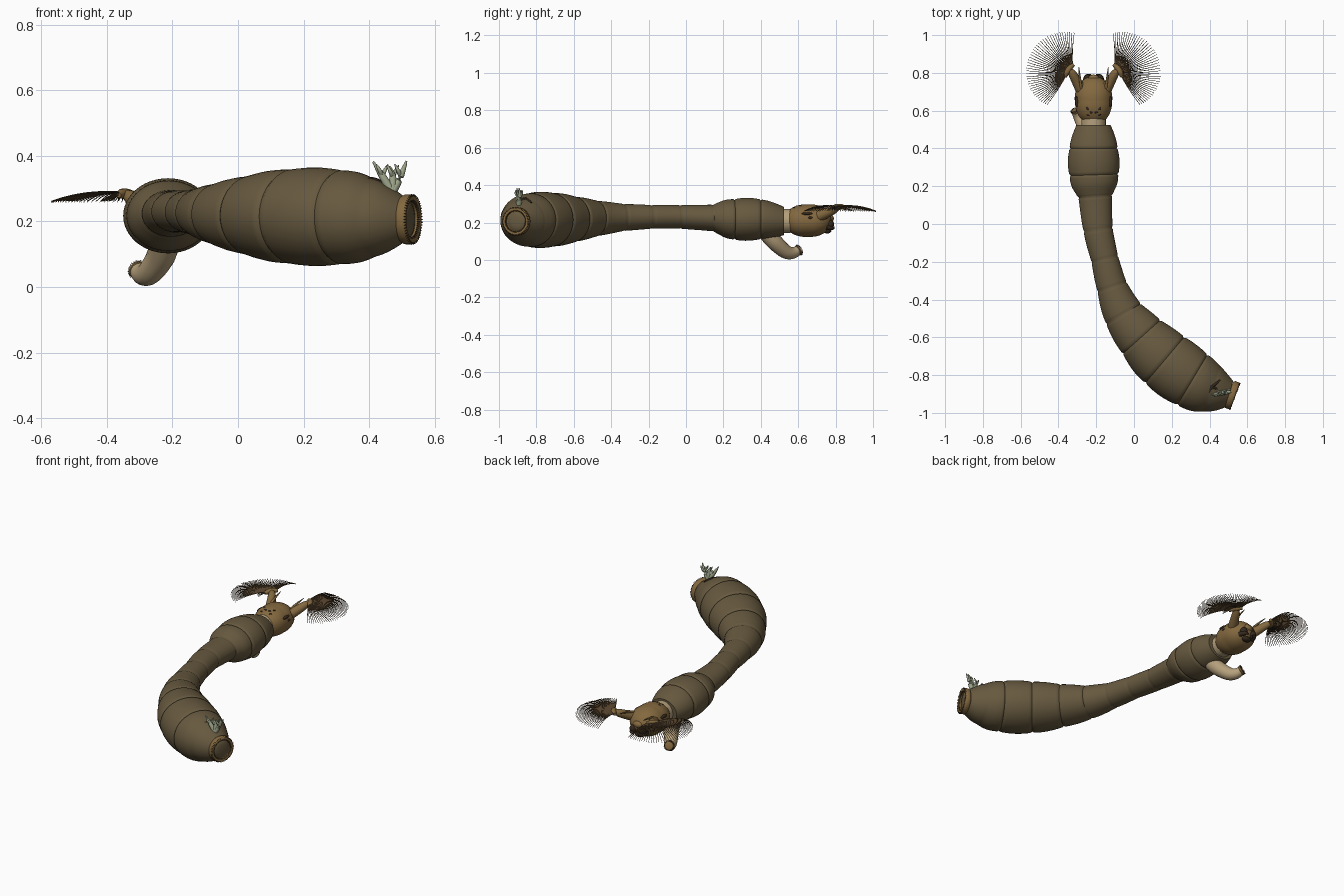
import bpy, bmesh, math
from mathutils import Vector as V

if "Cube" in bpy.data.objects:
    bpy.data.objects.remove(bpy.data.objects["Cube"])

def material(name, c):
    m = bpy.data.materials.new(name)
    m.diffuse_color = (*c, 1)
    m.use_nodes = True
    m.node_tree.nodes["Principled BSDF"].inputs["Base Color"].default_value = m.diffuse_color
    return m

OLIVE = material("olive skin", (0.135, 0.10, 0.05))
BROWN = material("head brown", (0.23, 0.14, 0.05))
DARK = material("dark horn", (0.035, 0.022, 0.012))
RAY = material("ray brown", (0.09, 0.055, 0.025))
TAN = material("pale tan", (0.46, 0.35, 0.20))
PALE = material("gill green", (0.36, 0.40, 0.27))
CX = -0.214  # symmetry plane of the head

def finish(bm, name, mat, angle=50):
    bmesh.ops.recalc_face_normals(bm, faces=bm.faces)
    me = bpy.data.meshes.new(name)
    bm.to_mesh(me)
    bm.free()
    me.materials.append(mat)
    me.shade_smooth()
    me.set_sharp_from_angle(angle=math.radians(angle))
    ob = bpy.data.objects.new(name, me)
    bpy.context.collection.objects.link(ob)
    return ob

def loft(bm, rings, n):
    """rings: (centre, side, up, side radius, up radius)"""
    rows = []
    for c, u, w, a, b in rings:
        rows.append([bm.verts.new(c + u * a * math.cos(2 * math.pi * i / n)
                                  + w * b * math.sin(2 * math.pi * i / n)) for i in range(n)])
    for r, s in zip(rows, rows[1:]):
        for i in range(n):
            bm.faces.new((r[i], r[(i + 1) % n], s[(i + 1) % n], s[i]))
    bm.faces.new(rows[0][::-1])
    bm.faces.new(rows[-1])

def catmull(p, k):
    out = []
    for i in range(len(p) - 1):
        a, b, c, d = p[max(i - 1, 0)], p[i], p[i + 1], p[min(i + 2, len(p) - 1)]
        for j in range(k):
            t = j / k
            out.append([0.5 * (2 * q + (r - o) * t + (2 * o - 5 * q + 4 * r - s) * t * t
                               + (3 * q - o - 3 * r + s) * t ** 3) for o, q, r, s in zip(a, b, c, d)])
    return out + [list(p[-1])]

def tube(bm, pts, n=8, k=4):
    """pts: (x, y, z, radius); smooth tapering tube"""
    pts = catmull(pts, k) if k > 1 else pts
    rings = []
    for i, q in enumerate(pts):
        t = (V(pts[min(i + 1, len(pts) - 1)][:3]) - V(pts[max(i - 1, 0)][:3])).normalized()
        u = t.cross(V((0, 0, 1)) if abs(t.z) < 0.9 else V((1, 0, 0))).normalized()
        rings.append((V(q[:3]), u, u.cross(t), q[3], q[3]))
    loft(bm, rings, n)

def blob(bm, c, s, seg=16):
    g = bmesh.ops.create_uvsphere(bm, u_segments=seg, v_segments=seg // 2 + 2, radius=1)
    for v in g["verts"]:
        v.co = V((v.co.x * s[0] + c[0], v.co.y * s[1] + c[1], v.co.z * s[2] + c[2]))

# Segmented body: x, y, z, side radius, up radius at every groove
P = [(-.214, .525, .208, .090, .075), (-.214, .40, .217, .127, .106), (-.212, .26, .217, .129, .108),
     (-.205, .145, .224, .090, .072), (-.190, -.03, .230, .077, .063), (-.155, -.185, .230, .072, .063),
     (-.116, -.333, .227, .081, .072), (-.055, -.476, .222, .106, .094), (.04, -.598, .218, .134, .120),
     (.163, -.72, .215, .160, .143), (.309, -.825, .213, .155, .143), (.415, -.873, .210, .126, .118),
     (.505, -.900, .206, .072, .070)]
K = 16
body = catmull(P, K)
rings = []
for i, q in enumerate(body):
    a, b = body[max(i - 3, 0)], body[min(i + 3, len(body) - 1)]
    t = V((b[0] - a[0], b[1] - a[1], 0)).normalized()
    seg, f = i // K, (i % K) / K
    s = 1.0 + 0.03 * math.sin(math.pi * f)
    if seg == 2:
        s += 0.12 * math.sin(math.pi * f) * f
    if f == 0 and 0 < seg < 11:
        s -= 0.045
    rings.append((V(q[:3]), V((-t.y, t.x, 0)), V((0, 0, 1)), q[3] * s, q[4] * s))
bm = bmesh.new()
loft(bm, rings, 48)
finish(bm, "segmented_body", OLIVE, 60)

# Neck and head capsule
bm = bmesh.new()
tube(bm, [(CX, .50, .208, .065), (CX, .56, .208, .065)], 24, 1)
finish(bm, "neck", TAN)
bm = bmesh.new()
blob(bm, (0, 0, 0), (1, 1, 1), 40)
for v in bm.verts:
    x, y, z = v.co
    w = 0.098 * (1 + 0.05 * y)
    sq = 1 + 0.10 * abs(x * y) + 0.08 * abs(y * z)
    v.co = (CX + x * w * sq, .652 + y * .130, .210 + z * .087 * sq)
finish(bm, "head_capsule", BROWN)

def on_head(dx, dy):
    return .210 + .087 * math.sqrt(max(0, 1 - (dx / .098) ** 2 - (dy / .130) ** 2))

# Head markings and eyes
bm = bmesh.new()
for sx in (-1, 1):
    for dx, y in ((.030, .612), (.028, .580), (.012, .594)):
        blob(bm, (CX + sx * dx, y, on_head(dx, y - .652)), (.011, .009, .004), 10)
    blob(bm, (CX + sx * .088, .648, .248), (.010, .030, .009), 12)
    blob(bm, (CX + sx * .093, .665, .225), (.008, .014, .007), 12)
finish(bm, "eye_spots", DARK)

# Mouthparts
bm = bmesh.new()
for sx in (-1, 1):
    blob(bm, (CX + sx * .032, .768, .190), (.022, .024, .026), 14)
    tube(bm, [(CX + sx * .045, .75, .175, .016), (CX + sx * .035, .782, .172, .012),
              (CX + sx * .012, .790, .170, .003)], 8)
blob(bm, (CX, .755, .155), (.030, .022, .014), 14)
finish(bm, "mandibles", DARK)
bm = bmesh.new()
blob(bm, (CX, .765, .222), (.032, .026, .022), 16)
finish(bm, "upper_lip", BROWN)

# Antennae, fan stalks and fan rays
for side, sx in (("left", -1), ("right", 1)):
    X = lambda d: CX + sx * d
    bm = bmesh.new()
    tube(bm, [(X(.066), .72, .262, .008), (X(.072), .77, .278, .006), (X(.078), .83, .290, .002)], 8)
    finish(bm, side + "_antenna", BROWN)
    bm = bmesh.new()
    tube(bm, [(X(.068), .715, .235, .030), (X(.090), .755, .252, .026), (X(.112), .795, .272, .022),
              (X(.128), .815, .283, .014)], 14)
    tube(bm, [(X(.105), .845, .284, .009), (X(.125), .828, .285, .015), (X(.142), .802, .284, .015),
              (X(.150), .778, .280, .008)], 10)
    finish(bm, side + "_fan_stalk", BROWN)
    bm = bmesh.new()
    N = 44
    for j in range(N):
        f = j / (N - 1)
        a = math.radians(93 - 150 * f)
        L = .182 + .042 * math.sin(math.pi * f)
        bx, by = .112 + .035 * f, .830 - .045 * f
        pts = []
        for k in range(7):
            s = k / 6
            b = a - 0.10 * (1 - s)
            pts.append((X(bx + L * s * math.cos(b)), by + L * s * math.sin(b),
                        .286 + .030 * s - .054 * s * s, .0030 * (1 - .6 * s)))
        tube(bm, pts, 5, 1)
        # fine fringe on each ray
        for k in range(2, 7):
            q = pts[k]
            e = (q[0] + sx * .004 * math.sin(a), q[1] - .004 * math.cos(a), q[2] - .005, .0004)
            tube(bm, [(*q[:3], .001), e], 3, 1)
    # small secondary fan
    for j in range(16):
        a = math.radians(80 - 130 * j / 15)
        tube(bm, [(X(.125), .812, .284, .003), (X(.125 + .045 * math.cos(a)), .812 + .045 * math.sin(a), .280, .0025),
                  (X(.125 + .080 * math.cos(a)), .812 + .080 * math.sin(a), .262, .001)], 5, 2)
    finish(bm, side + "_fan_rays", RAY)

# Front proleg with hook crown
bm = bmesh.new()
tube(bm, [(-.222, .43, .150, .048), (-.235, .475, .095, .044), (-.268, .53, .046, .038),
          (-.290, .568, .037, .032), (-.306, .598, .050, .026)], 20, 6)
finish(bm, "front_proleg", TAN)
tip, ax = V((-.306, .600, .051)), V((-.45, .80, .38)).normalized()
pu = ax.cross(V((0, 0, 1))).normalized()
pw = pu.cross(ax)
bm = bmesh.new()
loft(bm, [(tip + ax * d, pu, pw, r, r) for d, r in ((-.008, .024), (-.004, .029), (.004, .029), (.008, .022))], 20)
finish(bm, "proleg_collar", BROWN)

# Tail disc
T, U, Z = V((.935, -.355, 0)), V((.355, .935, 0)), V((0, 0, 1))
O = V((.500, -.899, .206))
bm = bmesh.new()
loft(bm, [(O + T * d, U, Z, r, r) for d, r in ((0, .064), (.004, .072), (.012, .076), (.030, .076), (.037, .072),
                                              (.039, .065), (.036, .059), (.022, .056))], 40)
finish(bm, "tail_ring", BROWN)
bm = bmesh.new()
loft(bm, [(O + T * d, U, Z, r, r) for d, r in ((.018, .055), (.024, .050), (.028, .025), (.029, .004))], 32)
finish(bm, "tail_disc", OLIVE)

def hooks(name, c, axis, u, w, r, n, size):
    bm = bmesh.new()
    for i in range(n):
        a = 2 * math.pi * i / n
        d = u * math.cos(a) + w * math.sin(a)
        tube(bm, [(*(c + d * r), size * .22), (*(c + d * (r + size * .5) + axis * size * .5), size * .18),
                  (*(c + d * (r + size)), size * .05)], 4, 1)
    finish(bm, name, DARK)

hooks("tail_hooks_outer", O + T * .034, T, U, Z, .068, 52, .010)
hooks("tail_hooks_inner", O + T * .030, T, U, Z, .054, 52, .010)
hooks("proleg_hooks", tip + ax * .005, ax, pu, pw, .022, 24, .010)

# Branching gills
bm = bmesh.new()
B = (.470, -.893, .290)
for mid, end in (((.440, .338), (.412, .382)), ((.472, .335), (.462, .368)), ((.496, .338), (.514, .384))):
    y = -.893 + (mid[0] - .47) * .2
    tube(bm, [(*B, .014), (mid[0], y, mid[1], .011), (end[0], y - .005, end[1], .003)], 10)
    for s in (-1, 1):
        tube(bm, [(mid[0], y, mid[1], .007), (mid[0] + s * .008, y + s * .012, mid[1] + .018, .006),
                  (mid[0] + s * .018, y + s * .010, mid[1] + .036, .002)], 8)
finish(bm, "tail_gills", PALE)

# Dark X-shaped plate on the back of the tail
bm = bmesh.new()
for dx, dy, dz in ((-.052, .052, .004), (.045, .036, -.020), (-.030, -.050, -.006), (.050, -.020, -.034)):
    tube(bm, [(.412, -.862, .327, .008), (.412 + dx * .5, -.862 + dy * .5, .328 + dz * .4, .007),
              (.412 + dx, -.862 + dy, .326 + dz, .004)], 8)
finish(bm, "tail_x_plate", DARK)
